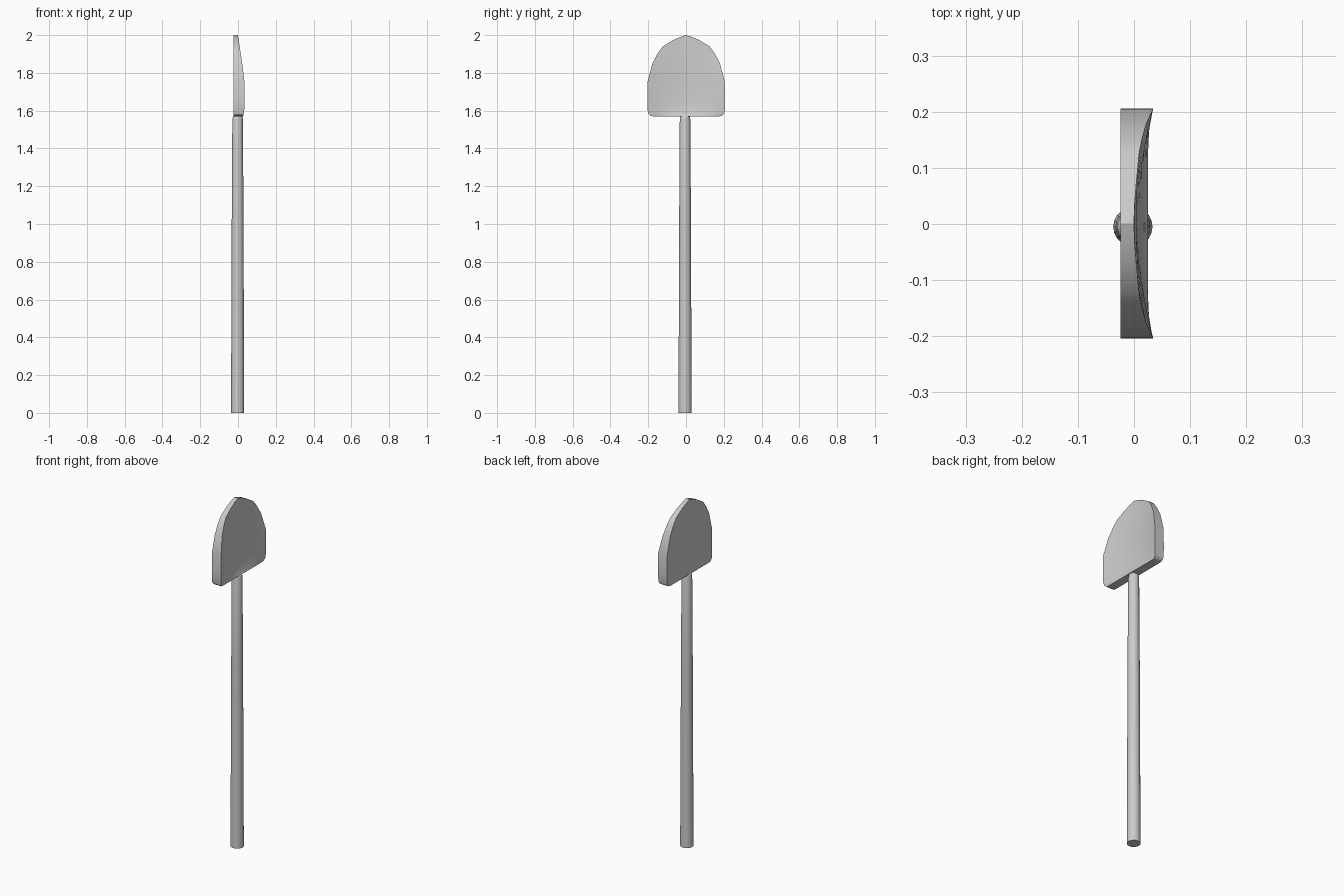
import bpy, bmesh
from math import sin, cos, pi

if "Cube" in bpy.data.objects:
    bpy.data.objects.remove(bpy.data.objects["Cube"])


def finish(name, bm):
    bmesh.ops.remove_doubles(bm, verts=bm.verts, dist=1e-5)
    bmesh.ops.recalc_face_normals(bm, faces=bm.faces)
    mesh = bpy.data.meshes.new(name)
    bm.to_mesh(mesh)
    bm.free()
    ob = bpy.data.objects.new(name, mesh)
    bpy.context.collection.objects.link(ob)
    bpy.ops.object.select_all(action='DESELECT')
    ob.select_set(True)
    bpy.context.view_layer.objects.active = ob
    bpy.ops.object.shade_smooth_by_angle(angle=pi / 6)
    return ob


def loft(name, rings, cap_top=True):
    bm = bmesh.new()
    loops = [[bm.verts.new(p) for p in ring] for ring in rings]
    n = len(loops[0])
    for a, b in zip(loops, loops[1:]):
        for i in range(n):
            j = (i + 1) % n
            bm.faces.new((a[i], a[j], b[j], b[i]))
    bm.faces.new(loops[0])
    if cap_top:
        bm.faces.new(loops[-1])
    return finish(name, bm)


# Handle: gently tapering round pole, slightly off centre, with a narrow neck
SIDES = 20
pole = [(0.0, 0.035), (0.5, 0.033), (1.05, 0.031), (1.555, 0.028),
        (1.568, 0.025), (1.572, 0.022), (1.59, 0.022)]
loft("handle", [[(-0.002 + r * cos(2 * pi * i / SIDES),
                  -0.005 + r * sin(2 * pi * i / SIDES), z)
                 for i in range(SIDES)] for z, r in pole])

# Blade: flat back, dished front; rows are (z, half width, rim x, centre x)
BACK, COLS = -0.024, 12
rows = [(1.570, 0.175, 0.025, 0.025), (1.573, 0.190, 0.027, 0.0235),
        (1.583, 0.200, 0.030, 0.020), (1.600, 0.204, 0.033, 0.015),
        (1.640, 0.205, 0.034, 0.010), (1.755, 0.204, 0.034, 0.007),
        (1.852, 0.178, 0.022, 0.005), (1.905, 0.150, 0.014, 0.004),
        (1.940, 0.124, 0.009, 0.002), (1.973, 0.070, 0.004, 0.001),
        (1.990, 0.032, 0.001, 0.0), (2.000, 0.0, 0.0, 0.0)]
rings = []
for z, w, rim, mid in rows:
    ts = [-1 + 2 * i / COLS for i in range(COLS + 1)]
    front = [(mid + (rim - mid) * t * t, 0.001 + w * t, z) for t in ts]
    back = [(BACK, 0.001 + w * t, z) for t in reversed(ts)]
    rings.append(front + back)
loft("blade", rings, cap_top=False)
